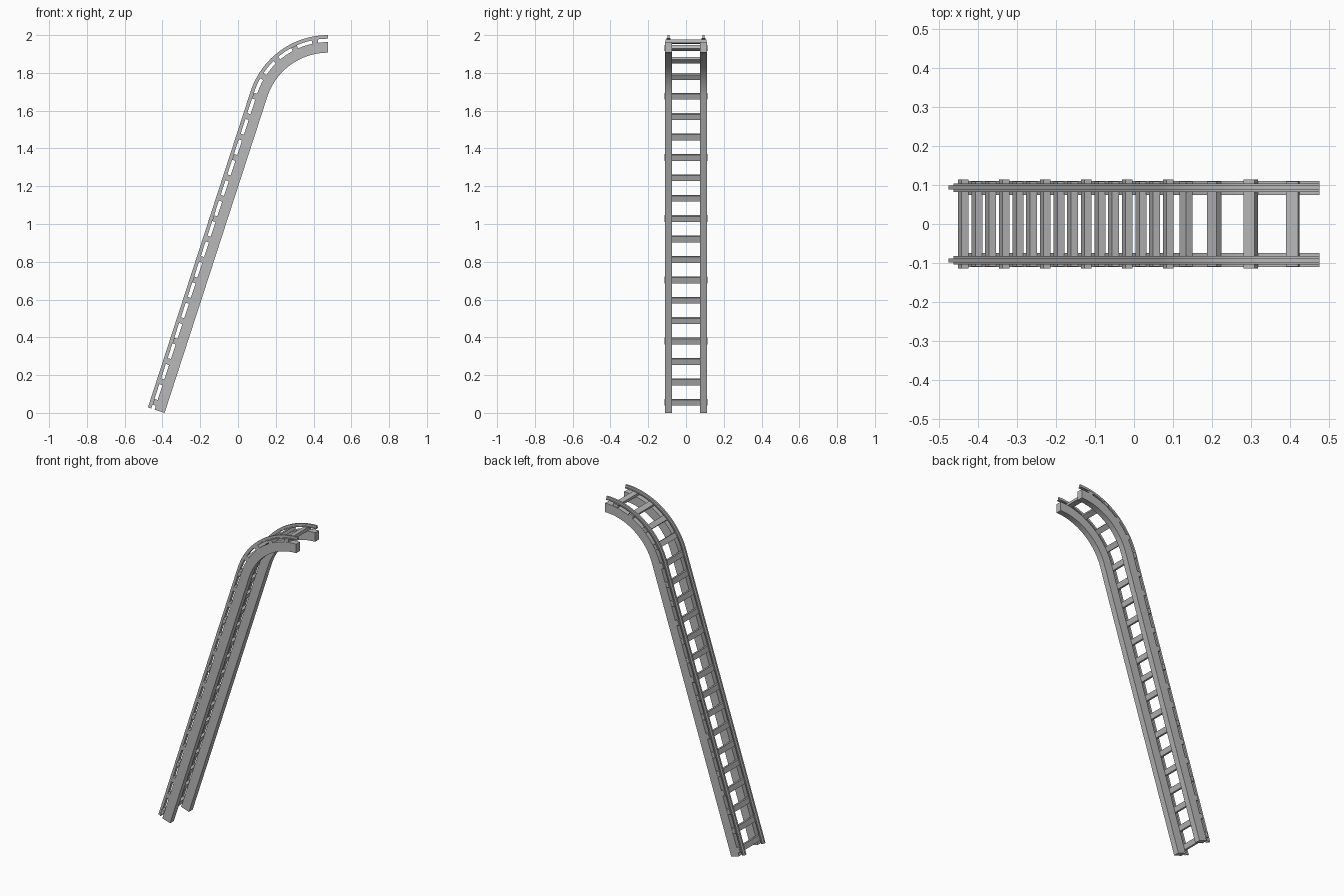
import bpy, bmesh, math
from mathutils import Matrix, Vector

if "Cube" in bpy.data.objects:
    bpy.data.objects.remove(bpy.data.objects["Cube"], do_unlink=True)

steel = bpy.data.materials.new("steel_grey")
steel.use_nodes = True
steel.diffuse_color = (0.48, 0.48, 0.48, 1)
steel.node_tree.nodes["Principled BSDF"].inputs["Base Color"].default_value = steel.diffuse_color

# Track line: a straight climb that bends to level at the top
CLIMB = math.radians(72)
END_X, TOP_Z = 0.477, 2.0
DEPTH = 0.093                      # rail top to beam underside
TIE_DEPTH = 0.028                  # rail top to tie centre
start = Vector((-END_X, 0, DEPTH * math.cos(CLIMB)))
normal = Vector((-math.sin(CLIMB), 0, math.cos(CLIMB)))
along = Vector((math.cos(CLIMB), 0, math.sin(CLIMB)))
radius = (2 * END_X * math.sin(CLIMB) - (TOP_Z - start.z) * math.cos(CLIMB)) / (1 - math.cos(CLIMB))
centre = Vector((END_X, 0, TOP_Z - radius))
tie_radius = radius - TIE_DEPTH
arc_length = tie_radius * CLIMB


def frame(angle):
    """Forward and upward directions where the track climbs at this angle."""
    return (Vector((math.cos(angle), 0, math.sin(angle))),
            Vector((-math.sin(angle), 0, math.cos(angle))))


def finish(name, bm):
    bmesh.ops.recalc_face_normals(bm, faces=bm.faces[:])
    mesh = bpy.data.meshes.new(name)
    bm.to_mesh(mesh)
    bm.free()
    mesh.materials.append(steel)
    obj = bpy.data.objects.new(name, mesh)
    bpy.context.collection.objects.link(obj)
    return obj


def sweep(name, profile, steps=24):
    """Sweep a (y, depth below rail top) profile along the track."""
    bm = bmesh.new()
    rings = [[bm.verts.new(start - normal * d + Vector((0, y, 0))) for y, d in profile]]
    for i in range(steps + 1):
        up = frame(CLIMB * (1 - i / steps))[1]
        rings.append([bm.verts.new(centre + up * (radius - d) + Vector((0, y, 0)))
                      for y, d in profile])
    n = len(profile)
    for a, b in zip(rings, rings[1:]):
        for k in range(n):
            bm.faces.new((a[k], a[(k + 1) % n], b[(k + 1) % n], b[k]))
    bm.faces.new(rings[0])
    bm.faces.new(rings[-1])
    obj = finish(name, bm)
    bpy.ops.object.select_all(action="DESELECT")
    obj.select_set(True)
    bpy.context.view_layer.objects.active = obj
    bpy.ops.object.shade_smooth_by_angle(angle=math.radians(30))


# Box beams and T-section rails on both sides
for side, label in ((1, "left"), (-1, "right")):
    beam = [(0.074, 0.037), (0.111, 0.037), (0.111, DEPTH), (0.074, DEPTH)]
    rail_mid, head, foot = 0.0935, 0.0055, 0.011
    rail = [(rail_mid - head, 0), (rail_mid + head, 0), (rail_mid + head, 0.014),
            (rail_mid + foot, 0.014), (rail_mid + foot, 0.019),
            (rail_mid - foot, 0.019), (rail_mid - foot, 0.014), (rail_mid - head, 0.014)]
    sweep(label + "_beam", [(side * y, d) for y, d in beam])
    sweep(label + "_rail", [(side * y, d) for y, d in rail])

# Cross ties, every third one slightly longer
TIES, SPACING, LAST_GAP = 20, 0.1136, 0.07
bm = bmesh.new()
for i in range(TIES):
    from_end = LAST_GAP + (TIES - 1 - i) * SPACING
    angle = min(from_end / tie_radius, CLIMB)
    forward, up = frame(angle)
    pos = centre + up * tie_radius - along * max(0, from_end - arc_length)
    width = 0.228 if i % 3 == 0 else 0.219
    turn = Matrix((forward, (0, 1, 0), up)).transposed().to_4x4()
    bmesh.ops.create_cube(bm, size=1, matrix=Matrix.Translation(pos) @ turn
                          @ Matrix.Diagonal((0.032, width, 0.019, 1)))
finish("cross_ties", bm)
